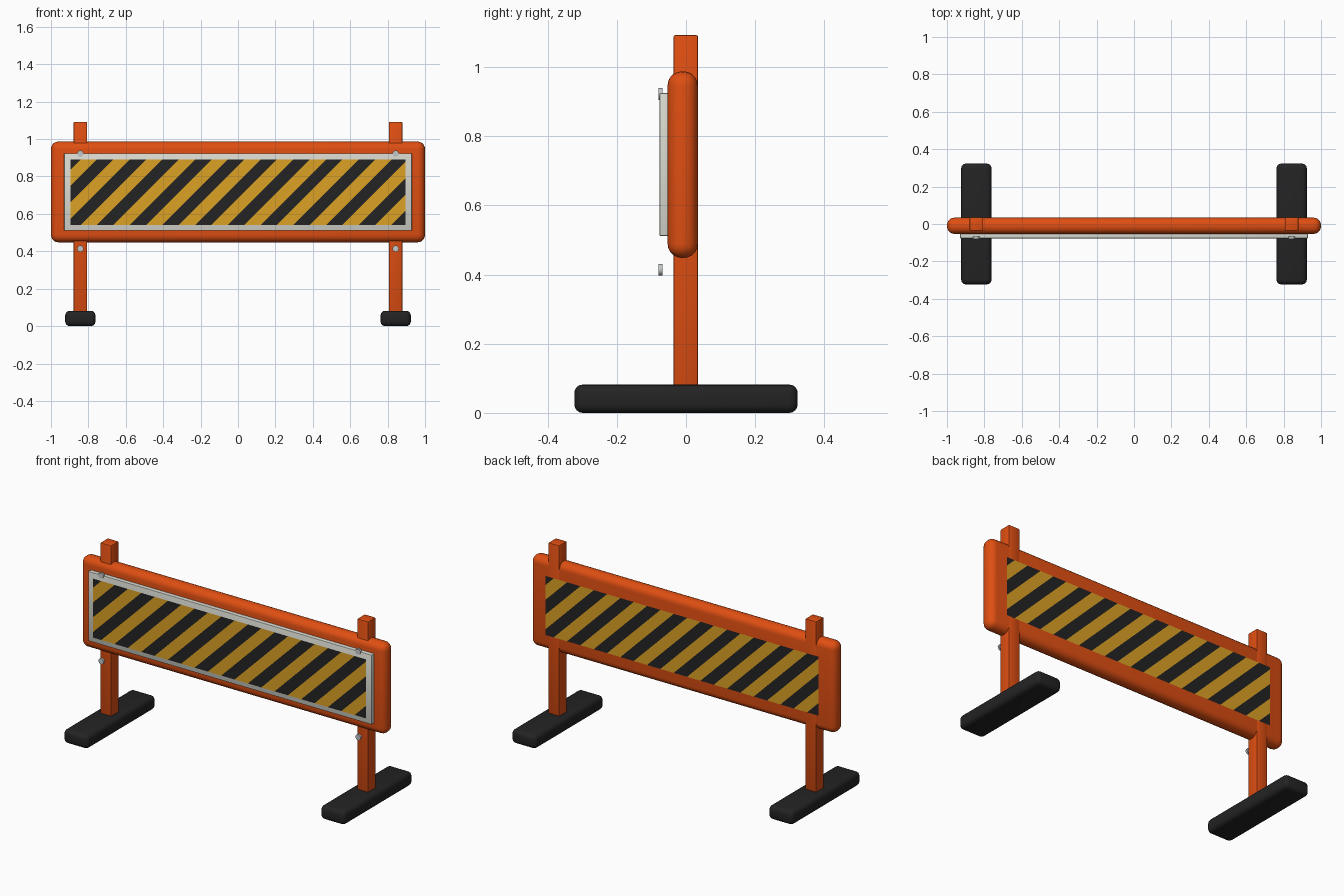
import bpy, bmesh, math
from mathutils import Vector

if "Cube" in bpy.data.objects:
    bpy.data.objects.remove(bpy.data.objects["Cube"])


def material(name, r, g, b):
    m = bpy.data.materials.new(name)
    m.diffuse_color = (r, g, b, 1)
    m.use_nodes = True
    m.node_tree.nodes["Principled BSDF"].inputs["Base Color"].default_value = m.diffuse_color
    return m


orange = material("orange paint", 0.74, 0.077, 0.006)
black = material("black", 0.017, 0.017, 0.017)
yellow = material("warning yellow", 0.72, 0.36, 0.018)
pale = material("pale grey", 0.70, 0.70, 0.64)
steel = material("steel", 0.55, 0.57, 0.58)


def smooth(ob):
    bpy.ops.object.select_all(action='DESELECT')
    ob.select_set(True)
    bpy.context.view_layer.objects.active = ob
    bpy.ops.object.shade_smooth_by_angle(angle=math.radians(35))


def box(name, lo, hi, mat, bevel, segments):
    lo, hi = Vector(lo), Vector(hi)
    bm = bmesh.new()
    bmesh.ops.create_cube(bm, size=1)
    bmesh.ops.scale(bm, vec=hi - lo, verts=bm.verts)
    bmesh.ops.bevel(bm, geom=bm.edges[:], offset=bevel, segments=segments,
                    profile=0.5, affect='EDGES')
    me = bpy.data.meshes.new(name)
    bm.to_mesh(me)
    bm.free()
    me.materials.append(mat)
    ob = bpy.data.objects.new(name, me)
    ob.location = (lo + hi) / 2
    bpy.context.collection.objects.link(ob)
    smooth(ob)
    return ob


def striped_sheet(name, y, turn):
    """Flat sheet cut along 45 degree lines, coloured by alternate band."""
    half, z0, z1 = 0.895, 0.54, 0.89
    start, band = 0.28, 0.0875          # x - z of one stripe edge, stripe width
    bm = bmesh.new()
    bm.faces.new([bm.verts.new(p) for p in
                  [(-half, 0, z0), (half, 0, z0), (half, 0, z1), (-half, 0, z1)]])
    for k in range(-30, 5):
        bmesh.ops.bisect_plane(bm, geom=bm.verts[:] + bm.edges[:] + bm.faces[:],
                               plane_co=(start + k * band, 0, 0),
                               plane_no=(1, 0, -1))
    for f in bm.faces:
        c = f.calc_center_median()
        f.material_index = math.floor((c.x - c.z - start) / band) % 2
    me = bpy.data.meshes.new(name)
    bm.to_mesh(me)
    bm.free()
    me.materials.append(black)
    me.materials.append(yellow)
    ob = bpy.data.objects.new(name, me)
    ob.location.y = y
    ob.rotation_euler.z = turn
    bpy.context.collection.objects.link(ob)


# Barrier board with rounded rim, and the raised front panel
box("board", (-1, -0.053, 0.448), (1, 0.034, 0.987), orange, 0.04, 5)
box("front_panel", (-0.93, -0.077, 0.511), (0.93, -0.045, 0.924), pale, 0.004, 2)

# Warning stripes on both sides
striped_sheet("front_stripes", -0.0785, 0)
striped_sheet("back_stripes", 0.0365, math.pi)

# Posts, feet and bolts on each side
for side, s in (("left", -1), ("right", 1)):
    x = 0.843 * s
    box(side + "_post", (x - 0.036, -0.036, 0.06), (x + 0.036, 0.035, 1.092),
        orange, 0.005, 2)
    box(side + "_foot", (x - 0.081, -0.323, 0), (x + 0.081, 0.323, 0.082),
        black, 0.025, 4)
    for level, z in (("lower", 0.414), ("upper", 0.922)):
        bpy.ops.mesh.primitive_cylinder_add(
            vertices=16, radius=0.017, depth=0.012,
            location=(x, -0.074, z), rotation=(math.pi / 2, 0, 0))
        bolt = bpy.context.object
        bolt.name = f"{side}_{level}_bolt"
        bolt.data.materials.append(steel)
        smooth(bolt)
